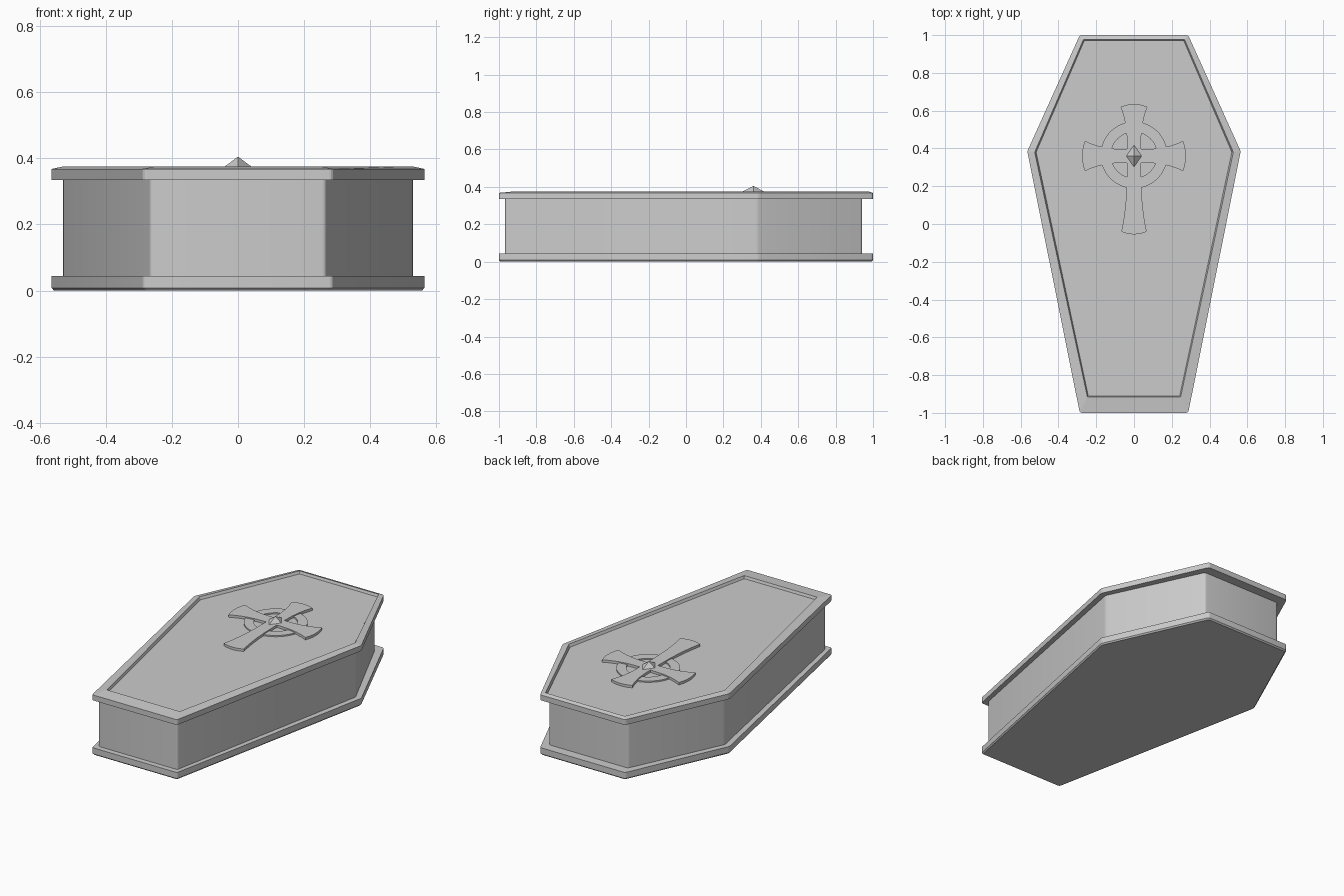
import bpy, bmesh, math
from mathutils import Vector

if "Cube" in bpy.data.objects:
    bpy.data.objects.remove(bpy.data.objects["Cube"])

CROSS_Y = 0.36


def outline(foot_x, foot_y, mid_x, mid_y, head_x, head_y, r=0.012):
    """Six-sided outline with small rounded corners (4 points each)."""
    c = [Vector(p) for p in ((foot_x, foot_y), (mid_x, mid_y), (head_x, head_y),
                             (-head_x, head_y), (-mid_x, mid_y), (-foot_x, foot_y))]
    pts = []
    for i, p in enumerate(c):
        a = p + (c[i - 1] - p).normalized() * r
        b = p + (c[(i + 1) % 6] - p).normalized() * r
        for k in range(4):
            t = k / 3
            pts.append(a * (1 - t) ** 2 + p * 2 * t * (1 - t) + b * t * t)
    return pts


def finish(name, bm, smooth=None):
    bmesh.ops.recalc_face_normals(bm, faces=bm.faces)
    me = bpy.data.meshes.new(name)
    bm.to_mesh(me)
    bm.free()
    ob = bpy.data.objects.new(name, me)
    bpy.context.collection.objects.link(ob)
    if smooth:
        bpy.ops.object.select_all(action='DESELECT')
        ob.select_set(True)
        bpy.context.view_layer.objects.active = ob
        bpy.ops.object.shade_smooth_by_angle(angle=math.radians(smooth))
    return ob


def loft(name, layers, closed_loop=False, smooth=None):
    """Skin a stack of (outline, z) layers; cap the ends or join them in a loop."""
    bm = bmesh.new()
    rings = [[bm.verts.new((p[0], p[1], z)) for p in pts] for pts, z in layers]
    pairs = list(zip(rings, rings[1:]))
    if closed_loop:
        pairs.append((rings[-1], rings[0]))
    else:
        bm.faces.new(rings[0])
        bm.faces.new(rings[-1])
    for a, b in pairs:
        n = len(a)
        for i in range(n):
            j = (i + 1) % n
            bm.faces.new((a[i], a[j], b[j], b[i]))
    return finish(name, bm, smooth)


outer = outline(0.287, -1, 0.565, 0.385, 0.287, 1)
under = outline(0.282, -0.992, 0.558, 0.385, 0.282, 0.992)
walls = outline(0.266, -0.967, 0.53, 0.38, 0.266, 0.942)
rim_in = outline(0.247, -0.915, 0.526, 0.38, 0.268, 0.976, 0.003)
panel = outline(0.242, -0.91, 0.518, 0.38, 0.263, 0.971, 0.003)

# Base plinth, box walls and lid with sloped rim and sunken panel
loft("base_plinth", [(under, 0), (outer, 0.008), (outer, 0.045)], smooth=30)
loft("box_walls", [(walls, 0.04), (walls, 0.34)], smooth=30)
loft("lid", [(outer, 0.335), (outer, 0.368), (rim_in, 0.376), (panel, 0.36)])


# Ring behind the cross
def circle(r, n=48):
    return [(r * math.cos(math.tau * i / n), CROSS_Y + 0.005 + r * math.sin(math.tau * i / n))
            for i in range(n)]


big, small = circle(0.177), circle(0.122)
loft("cross_ring", [(big, 0.356), (big, 0.368), (small, 0.368), (small, 0.356)],
     closed_loop=True, smooth=30)


# Flared cross: each arm widens towards a bowed end
def arm(length, end, angle, neck=0.036, bow=0.015):
    side = [(neck + (length - bow - neck) * t, neck + (end - neck) * t ** 2.5)
            for t in (0, 0.3, 0.5, 0.65, 0.8, 0.9, 1)]
    tip = [(length - bow * k * k, end * k) for k in (0.66, 0.33, 0, -0.33, -0.66)]
    pts = [(u, -w) for u, w in side] + [(u, -w) for u, w in tip]
    pts += [(u, w) for u, w in reversed(side[1:])]
    c, s = math.cos(angle), math.sin(angle)
    return [(u * c - w * s, CROSS_Y + u * s + w * c) for u, w in pts]


cross = []
for k, (length, end) in enumerate(((0.275, 0.08), (0.275, 0.071), (0.275, 0.08), (0.415, 0.067))):
    cross += arm(length, end, k * math.pi / 2)
loft("cross", [(cross, 0.356), (cross, 0.375)], smooth=30)

# Diamond stud at the centre of the cross
bm = bmesh.new()
base = [bm.verts.new((x, CROSS_Y + y, 0.374)) for x, y in
        ((0.042, 0), (0, 0.06), (-0.042, 0), (0, -0.06))]
top = bm.verts.new((0, CROSS_Y, 0.405))
bm.faces.new(base)
for i in range(4):
    bm.faces.new((base[i], base[(i + 1) % 4], top))
finish("diamond_stud", bm)
